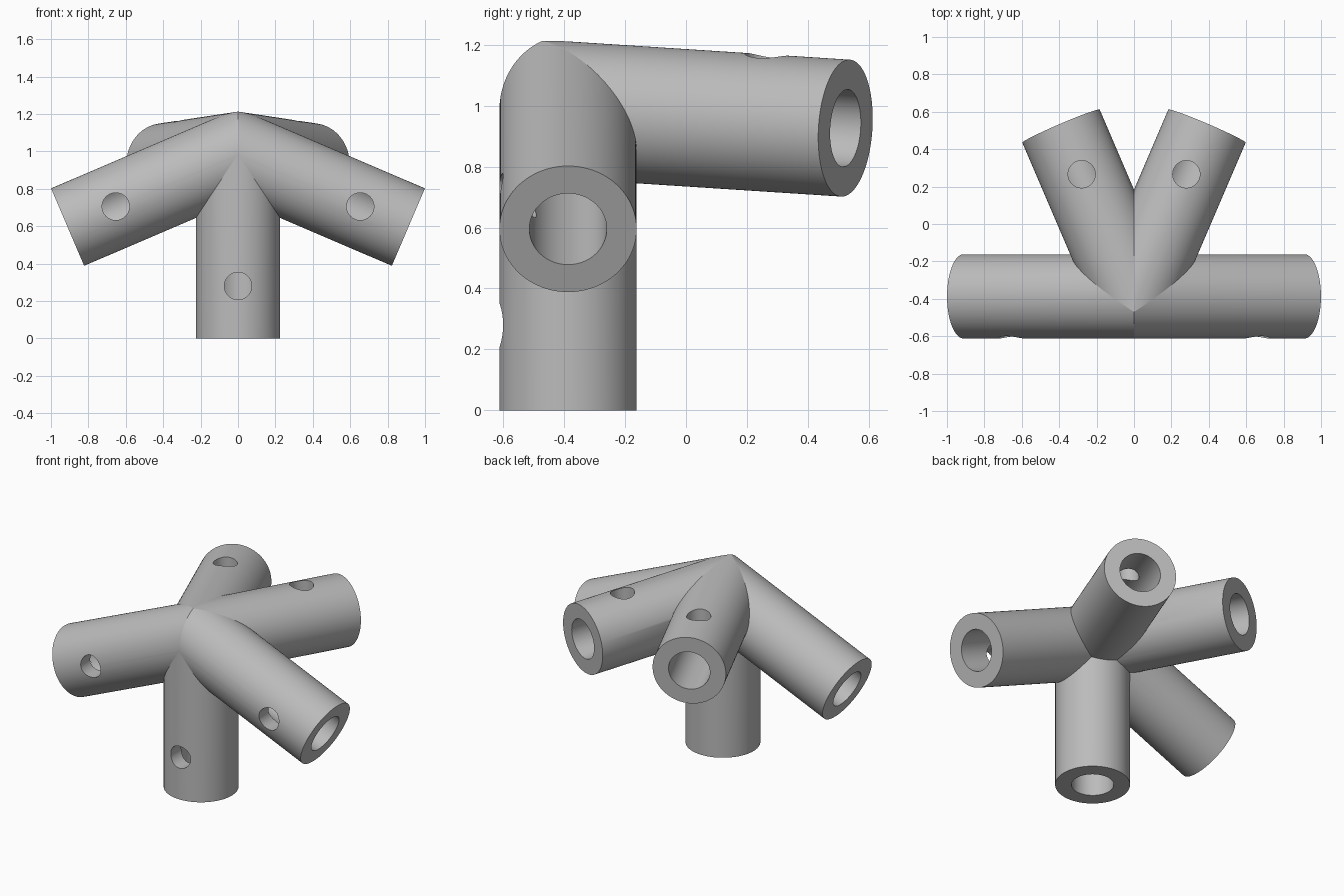
import bpy, bmesh
from mathutils import Vector, Matrix

cube = bpy.data.objects.get("Cube")
if cube:
    bpy.data.objects.remove(cube, do_unlink=True)

HUB = Vector((0, -0.387, 0.985))
RADIUS, BORE, PIN = 0.225, 0.127, 0.073
BORE_DEPTH, PIN_INSET = 0.6, 0.28
FRONT, UP = Vector((0, -1, 0)), Vector((0, 0, 1))

grey = bpy.data.materials.new("plain grey")
grey.use_nodes = True
grey.diffuse_color = (0.5, 0.5, 0.5, 1)
grey.node_tree.nodes["Principled BSDF"].inputs["Base Color"].default_value = grey.diffuse_color

# Each socket: centre of its open end, and the side its screw hole faces
sockets = {"lower_socket": (Vector((0, HUB.y, 0)), FRONT)}
for side, s in (("left", 1), ("right", -1)):
    sockets[side + "_side_socket"] = (Vector((0.911 * s, HUB.y, 0.595)), FRONT)
    sockets[side + "_back_socket"] = (Vector((0.39 * s, 0.523, 0.926)), UP)
directions = {n: (end - HUB).normalized() for n, (end, _) in sockets.items()}


def rod(start, end, radius, segments):
    """Closed cylinder between two points, as a bmesh."""
    bm = bmesh.new()
    axis = end - start
    turn = axis.to_track_quat("Z", "Y").to_matrix().to_4x4()
    bmesh.ops.create_cone(bm, cap_ends=True, segments=segments,
                          radius1=radius, radius2=radius, depth=axis.length,
                          matrix=Matrix.Translation((start + end) / 2) @ turn)
    return bm


def to_object(bm, name):
    bmesh.ops.recalc_face_normals(bm, faces=bm.faces)
    mesh = bpy.data.meshes.new(name)
    bm.to_mesh(mesh)
    bm.free()
    mesh.materials.append(grey)
    obj = bpy.data.objects.new(name, mesh)
    bpy.context.collection.objects.link(obj)
    return obj


def cut(obj, bm):
    """Subtract a rod from the object."""
    cutter = to_object(bm, "cutter")
    cutter.hide_render = True
    mod = obj.modifiers.new("cut", "BOOLEAN")
    mod.operation, mod.solver, mod.object = "DIFFERENCE", "EXACT", cutter
    bpy.context.view_layer.objects.active = obj
    bpy.ops.object.modifier_apply(modifier=mod.name)
    bpy.data.objects.remove(cutter, do_unlink=True)


for name, (end, facing) in sockets.items():
    d = directions[name]
    # Tube mitred against every other tube at the hub
    bm = rod(HUB - d * 0.6, end, RADIUS, 96)
    for other, e in directions.items():
        if other != name:
            geom = bm.verts[:] + bm.edges[:] + bm.faces[:]
            bmesh.ops.bisect_plane(bm, geom=geom, plane_co=HUB,
                                   plane_no=d - e, clear_inner=True)
            bmesh.ops.holes_fill(bm, edges=bm.edges[:], sides=0)
    tube = to_object(bm, name)

    # Blind bore and screw hole through one wall
    cut(tube, rod(end - d * BORE_DEPTH, end + d * 0.1, BORE, 64))
    pin = end - d * PIN_INSET
    cut(tube, rod(pin, pin + facing * 0.35, PIN, 48))

    bpy.ops.object.select_all(action="DESELECT")
    tube.select_set(True)
    bpy.context.view_layer.objects.active = tube
    bpy.ops.object.shade_smooth_by_angle(angle=0.5)
